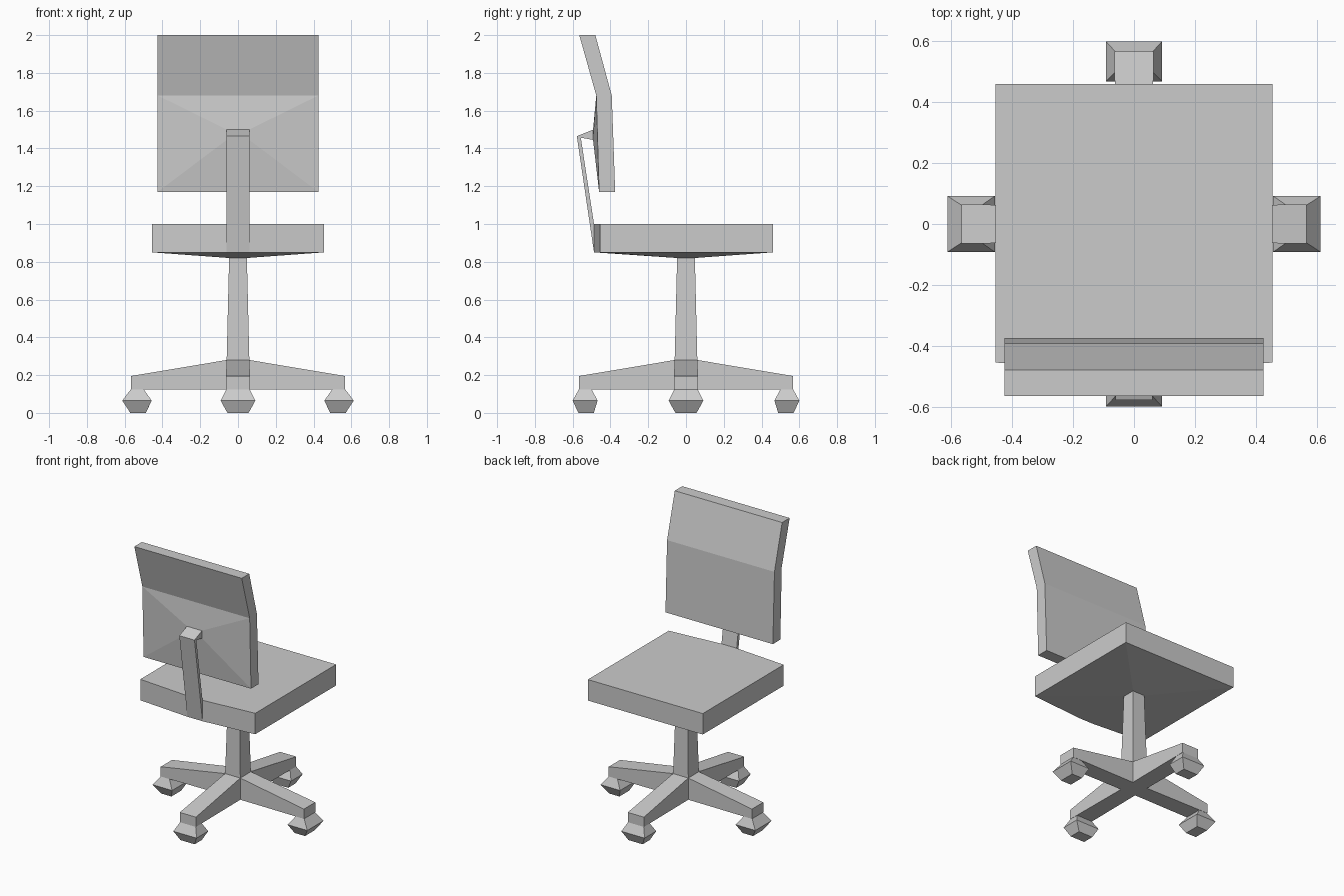
import bpy, bmesh
from math import copysign
from mathutils import Vector, Matrix

if "Cube" in bpy.data.objects:
    bpy.data.objects.remove(bpy.data.objects["Cube"])


def finish(name, bm):
    bmesh.ops.remove_doubles(bm, verts=bm.verts, dist=1e-4)
    bmesh.ops.recalc_face_normals(bm, faces=bm.faces)
    mesh = bpy.data.meshes.new(name)
    bm.to_mesh(mesh)
    bm.free()
    obj = bpy.data.objects.new(name, mesh)
    bpy.context.collection.objects.link(obj)
    return obj


def prism(points, offset):
    """Extrude a flat polygon along an offset vector."""
    bm = bmesh.new()
    face = bm.faces.new([bm.verts.new(p) for p in points])
    out = bmesh.ops.extrude_face_region(bm, geom=[face], use_keep_orig=True)
    verts = [g for g in out["geom"] if isinstance(g, bmesh.types.BMVert)]
    bmesh.ops.translate(bm, verts=verts, vec=offset)
    bmesh.ops.recalc_face_normals(bm, faces=bm.faces)
    bm.normal_update()
    return bm


def pull(bm, face, place):
    """Extrude one face and place its new corners with a function."""
    new = bmesh.ops.extrude_discrete_faces(bm, faces=[face])["faces"][0]
    for v in new.verts:
        v.co = place(v.co.copy())


def loft(bm, rings):
    """Skin rectangles given as (x0, x1, y_half, z), bottom to top."""
    loops = [[bm.verts.new(p) for p in
              ((a, -h, z), (b, -h, z), (b, h, z), (a, h, z))]
             for a, b, h, z in rings]
    for lo, hi in zip(loops, loops[1:]):
        for i in range(4):
            j = (i + 1) % 4
            bm.faces.new((lo[i], lo[j], hi[j], hi[i]))
    bm.faces.new(loops[0][::-1])
    bm.faces.new(loops[-1])


# Seat: slab with slightly pointed rear, underside tapering to the column
outline = [(-.455, .46), (-.455, -.455), (-.06, -.487),
           (.06, -.487), (.455, -.455), (.455, .46)]
bm = prism([(x, y, .85) for x, y in outline], Vector((0, 0, .15)))
under = min(bm.faces, key=lambda f: f.calc_center_median().z)
pull(bm, under, lambda c: Vector((copysign(.047, c.x), copysign(.047, c.y), .82)))
finish("seat", bm)

# Backrest: bent slab whose lower rear panel bulges to the bracket
side = [(-.375, 1.17), (-.393, 1.68), (-.48, 2.0),
        (-.565, 2.0), (-.475, 1.68), (-.46, 1.17)]
bm = prism([(-.425, y, z) for y, z in side], Vector((.85, 0, 0)))
rear = min((f for f in bm.faces if f.calc_center_median().z < 1.5),
           key=lambda f: f.calc_center_median().y)
pull(bm, rear, lambda c: Vector((copysign(.06, c.x), -.492,
                                 1.5 if c.z > 1.4 else 1.445)))
finish("backrest", bm)

# Back support: leaning bar with a hooked top
bar = [(-.487, .85), (-.578, 1.465), (-.49, 1.5),
       (-.49, 1.445), (-.557, 1.457), (-.487, 1.0)]
finish("back_support", prism([(-.06, y, z) for y, z in bar], Vector((.12, 0, 0))))

# Column
bm = bmesh.new()
loft(bm, [(-.06, .06, .06, .28), (-.047, .047, .047, .82)])
finish("column", bm)

# Base: hub with four tapering arms
hub = [(-.06, -.06, .125), (.06, -.06, .125), (.06, .06, .125), (-.06, .06, .125)]
bm = prism(hub, Vector((0, 0, .155)))
for face in [f for f in bm.faces if abs(f.normal.z) < .5]:
    n = face.normal.copy()
    n = Vector((round(n.x), round(n.y), 0))
    t = Vector((-n.y, n.x, 0))
    pull(bm, face, lambda c: n * .567 + t * copysign(.064, c.dot(t))
         + Vector((0, 0, .195 if c.z > .2 else .125)))
finish("base", bm)

# Casters: one faceted foot at each arm end
for i, name in enumerate(("right", "rear", "left", "front")):
    inner, outer = (.457, .613) if i % 2 == 0 else (.468, .6)
    bm = bmesh.new()
    loft(bm, [(.488, .57, .056, 0), (inner, outer, .092, .065),
              (.5, .567, .062, .125)])
    bmesh.ops.rotate(bm, verts=bm.verts, cent=(0, 0, 0),
                     matrix=Matrix.Rotation(i * 1.5707963, 3, 'Z'))
    finish(name + "_caster", bm)
